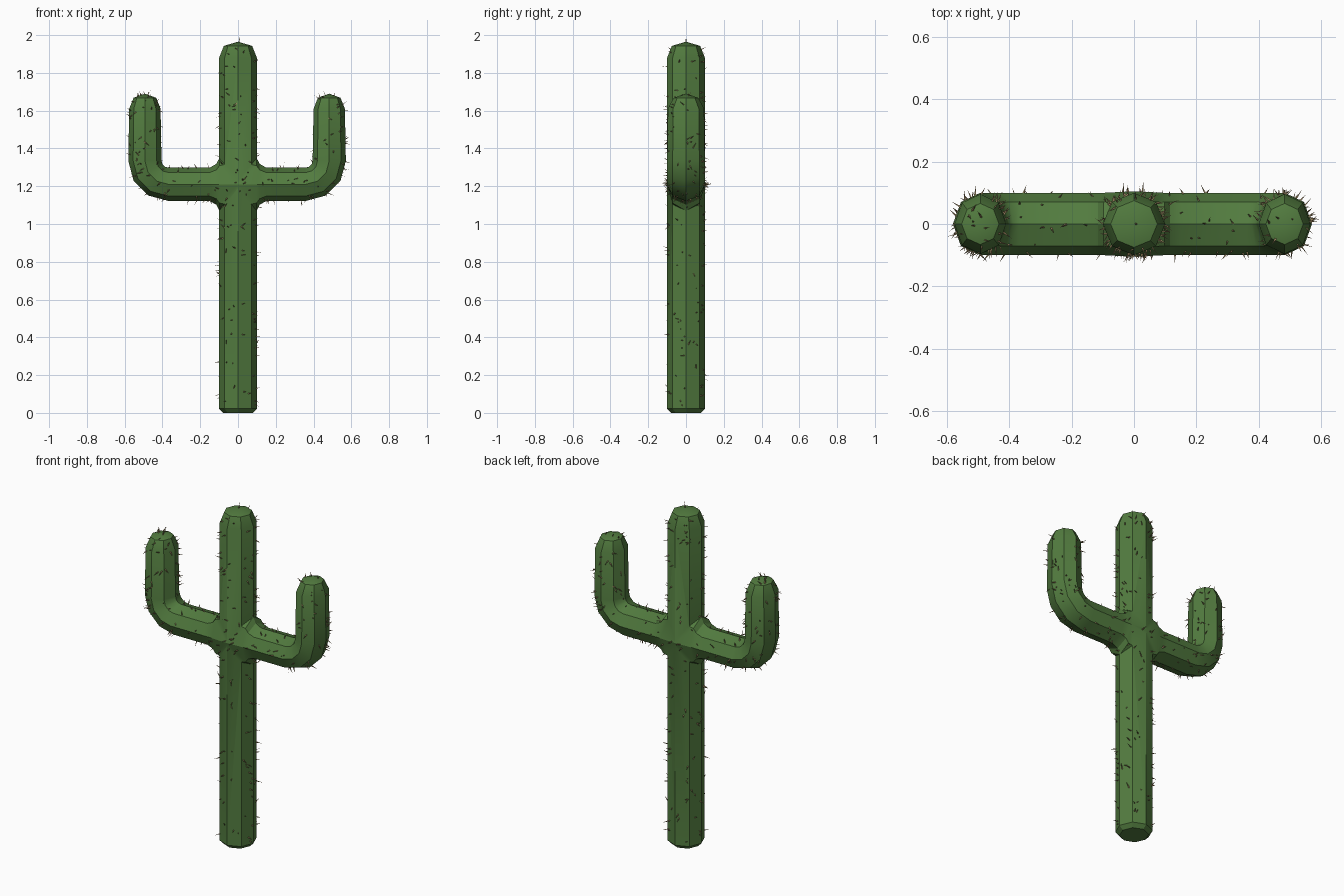
import bpy, bmesh, math, random
from mathutils import Vector

if "Cube" in bpy.data.objects:
    bpy.data.objects.remove(bpy.data.objects["Cube"])

random.seed(4)
SIDES = 8


def material(name, rgb):
    m = bpy.data.materials.new(name)
    m.diffuse_color = (*rgb, 1)
    m.use_nodes = True
    m.node_tree.nodes["Principled BSDF"].inputs["Base Color"].default_value = m.diffuse_color
    return m


green = material("cactus_green", (0.085, 0.2, 0.05))
tan = material("spine_tan", (0.36, 0.26, 0.13))


def finish(bm, name, mat):
    mesh = bpy.data.meshes.new(name)
    bm.to_mesh(mesh)
    bm.free()
    mesh.materials.append(mat)
    obj = bpy.data.objects.new(name, mesh)
    bpy.context.collection.objects.link(obj)
    return obj


def loft(name, rings, mat):
    """Octagonal tube; ring = x, z, path angle, in-plane radius, y radius."""
    bm = bmesh.new()
    loops = []
    for x, z, ang, rn, ry in rings:
        n = Vector((-math.sin(ang), 0, math.cos(ang)))
        loop = []
        for i in range(SIDES):
            a = math.tau * i / SIDES
            p = Vector((x, 0, z)) + n * rn * math.cos(a)
            p.y = ry * math.sin(a)
            loop.append(bm.verts.new(p))
        loops.append(loop)
    for a, b in zip(loops, loops[1:]):
        for i in range(SIDES):
            j = (i + 1) % SIDES
            bm.faces.new((a[i], a[j], b[j], b[i]))
    bm.faces.new(loops[0])
    bm.faces.new(loops[-1])
    bmesh.ops.remove_doubles(bm, verts=bm.verts, dist=0.0005)
    bmesh.ops.recalc_face_normals(bm, faces=bm.faces)
    return finish(bm, name, mat)


# trunk with chamfered foot and domed top
up = math.pi / 2
trunk = loft("cactus_body", [(0, z, up, r, r) for z, r in (
    (0, 0.078), (0.022, 0.1), (1.88, 0.1), (1.943, 0.075), (1.965, 0))], green)


# one arm: flared root, straight run, elbow, upright, domed tip
def arm(side, reach):
    bend, r = 0.125, 0.088
    cx, cz = reach - bend, 1.21 + bend
    half = [(0.098, 1.21, 0, 0.14, 0.1), (0.115, 1.21, 0, 0.108, 0.1),
            (0.15, 1.21, 0, r, 0.1)]
    for deg in (0, 30, 60, 90):
        a = math.radians(deg)
        half.append((cx + bend * math.sin(a), cz - bend * math.cos(a), a, r, 0.1))
    half += [(reach, 1.61, up, 0.083, 0.096), (reach, 1.668, up, 0.06, 0.066),
             (reach, 1.69, up, 0, 0)]
    return [(side * x, z, side * a, rn, ry) for x, z, a, rn, ry in half]


rings = arm(-1, 0.493)[::-1] + [(0, 1.21, 0, 0.17, 0.105)] + arm(1, 0.483)
arms = loft("arms", rings, green)

# merge arms into the trunk
mod = trunk.modifiers.new("merge", 'BOOLEAN')
mod.operation, mod.solver, mod.object = 'UNION', 'EXACT', arms
bpy.context.view_layer.objects.active = trunk
trunk.select_set(True)
bpy.ops.object.modifier_apply(modifier="merge")
bpy.data.objects.remove(arms)
bpy.ops.object.shade_smooth_by_angle(angle=math.radians(30))

# spines: slim four-sided thorns scattered over the skin
mesh = trunk.data
mesh.calc_loop_triangles()
tris = list(mesh.loop_triangles)
weights = [t.area for t in tris]
bm = bmesh.new()


def spine(p, d, length, width):
    u = d.orthogonal().normalized()
    v = d.cross(u)
    base = [bm.verts.new(p - d * 0.006 + (u * math.cos(a) + v * math.sin(a)) * width)
            for a in (0, up, 2 * up, 3 * up)]
    tip = bm.verts.new(p + d * length)
    for i in range(4):
        bm.faces.new((base[i], base[(i + 1) % 4], tip))
    bm.faces.new(base[::-1])


count = 0
while count < 430:
    t = random.choices(tris, weights)[0]
    a, b, c = (mesh.vertices[i].co for i in t.vertices)
    s, q = math.sqrt(random.random()), random.random()
    p = a * (1 - s) + b * s * (1 - q) + c * s * q
    if p.z < 0.04 or p.z > 1.93 or (p.z < 1.05 and random.random() > 0.6):
        continue
    jitter = Vector([random.uniform(-0.6, 0.6) for _ in range(3)])
    spine(p, (t.normal + jitter).normalized(), random.uniform(0.018, 0.036),
          random.uniform(0.003, 0.005))
    count += 1
spine(Vector((0.005, 0, 1.963)), Vector((0.2, 0, 1)).normalized(), 0.037, 0.004)
finish(bm, "spines", tan)
